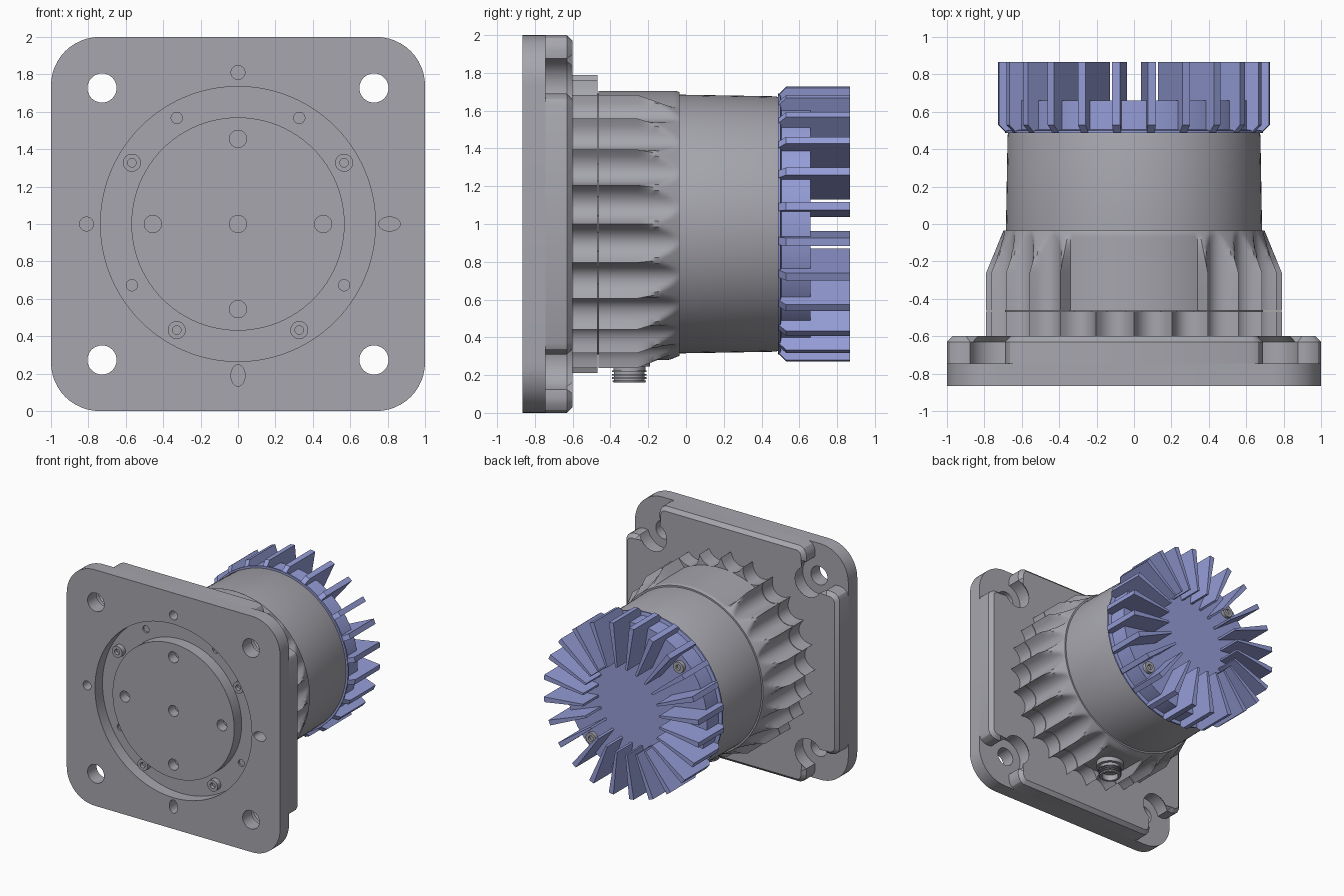
import bpy
import bmesh
from math import sin, cos, pi, sqrt, radians, degrees

cube = bpy.data.objects.get("Cube")
if cube:
    bpy.data.objects.remove(cube, do_unlink=True)


def material(name, rgb):
    m = bpy.data.materials.new(name)
    m.use_nodes = True
    m.diffuse_color = (*rgb, 1)
    m.node_tree.nodes["Principled BSDF"].inputs["Base Color"].default_value = (*rgb, 1)
    return m


GREY = material("machined_grey", (0.38, 0.38, 0.42))
BLUE = material("anodised_blue", (0.30, 0.34, 0.68))
AXIS_Z = 1.0


def finish(name, bm, mat):
    bmesh.ops.recalc_face_normals(bm, faces=bm.faces)
    mesh = bpy.data.meshes.new(name)
    bm.to_mesh(mesh)
    bm.free()
    ob = bpy.data.objects.new(name, mesh)
    bpy.context.collection.objects.link(ob)
    if mat:
        mesh.materials.append(mat)
    return ob


def activate(ob):
    bpy.ops.object.select_all(action='DESELECT')
    ob.select_set(True)
    bpy.context.view_layer.objects.active = ob


def smooth(ob):
    activate(ob)
    bpy.ops.object.shade_smooth_by_angle(angle=radians(28))


def circle(cx, cz, rx, rz=None, n=32):
    rz = rz or rx
    return [(cx + rx * cos(2 * pi * i / n), cz + rz * sin(2 * pi * i / n)) for i in range(n)]


def prism(name, outlines, y0, y1, mat=None, chamfer=0):
    """Extrude outlines (x, height above axis) along y, chamfering the rear rim."""
    bm = bmesh.new()
    for pts in outlines:
        front = [bm.verts.new((x, y0, z + AXIS_Z)) for x, z in pts]
        back = [bm.verts.new((x, y1, z + AXIS_Z)) for x, z in pts]
        bm.faces.new(front)
        cap = bm.faces.new(back)
        for i in range(len(pts)):
            j = (i + 1) % len(pts)
            bm.faces.new((front[i], front[j], back[j], back[i]))
        if chamfer:
            bmesh.ops.bevel(bm, geom=list(cap.edges), offset=chamfer, segments=1,
                            affect='EDGES', clamp_overlap=False)
    return finish(name, bm, mat)


def sweep(name, rings, mat, cx=0, cz=AXIS_Z, n=96):
    """Turned part along y; each ring is (y, radius or radius function of angle)."""
    bm = bmesh.new()
    rows = []
    for y, r in rings:
        row = []
        for i in range(n):
            a = 2 * pi * i / n
            rad = r(a) if callable(r) else r
            row.append(bm.verts.new((cx + rad * cos(a), y, cz + rad * sin(a))))
        rows.append(row)
    for p, q in zip(rows, rows[1:]):
        for i in range(n):
            j = (i + 1) % n
            bm.faces.new((p[i], p[j], q[j], q[i]))
    bm.faces.new(rows[0])
    bm.faces.new(rows[-1])
    ob = finish(name, bm, mat)
    smooth(ob)
    return ob


def cut(ob, outlines, y0, y1):
    tool = prism("cutter", outlines, y0, y1)
    tool.hide_render = True
    mod = ob.modifiers.new("cut", 'BOOLEAN')
    mod.operation = 'DIFFERENCE'
    mod.solver = 'EXACT'
    mod.object = tool
    activate(ob)
    bpy.ops.object.modifier_apply(modifier=mod.name)
    bpy.data.objects.remove(tool, do_unlink=True)


def polar(r, deg):
    return r * cos(radians(deg)), r * sin(radians(deg))


def four_corners(corner):
    pts = []
    for k in range(4):
        for x, z in corner:
            for _ in range(k):
                x, z = -z, x
            pts.append((x, z))
    return pts


# Mounting plate, front layer
FRONT, STEP, BACK = -0.865, -0.745, -0.60
FLOOR = -0.765
BOLT = 0.727
rounded = [(0.74 + 0.26 * cos(a * pi / 24), 0.74 + 0.26 * sin(a * pi / 24)) for a in range(13)]
plate = prism("mounting_plate", [four_corners(rounded)], FRONT, STEP, GREY)
cut(plate, [circle(x, z, 0.078) for x in (-BOLT, BOLT) for z in (-BOLT, BOLT)], -1, -0.5)
cut(plate, [circle(0, 0, 0.735, n=96)], -1, FLOOR)
cut(plate, [circle(0, 0.81, 0.037), circle(-0.81, 0, 0.037),
            circle(0.81, 0, 0.057, 0.038), circle(0, -0.81, 0.038, 0.057)], -1, FLOOR)
cut(plate, [circle(*polar(0.655, d), 0.03, n=24) for d in (60, 120, 210, 330)], -1, -0.75)
smooth(plate)

# Mounting plate, rear layer with scooped corner pockets
side = [(1, 0.63), (0.985, 0.662), (0.955, 0.682), (0.92, 0.69)]
bowl = []
for i in range(17):
    px, pz = polar(0.155, -15 - 15 * i)
    bowl.append((BOLT + px, BOLT + pz))
rear = prism("rear_plate", [four_corners(side + bowl + [(z, x) for x, z in reversed(side)])],
             STEP, BACK, GREY, chamfer=0.03)
smooth(rear)

# Output disc with five blind holes
disc = prism("output_disc", [circle(0, 0, 0.57, n=96)], FRONT, -0.75, GREY)
cut(disc, [circle(0, 0, 0.046)] + [circle(*polar(0.455, d), 0.046) for d in range(0, 360, 90)],
    -1, -0.78)
smooth(disc)


def socket_screw(name, deg, r, seat, top, into):
    x, z = polar(r, deg)
    sweep(name, [(seat, 0.048), (top, 0.048), (top, 0.023), (into, 0.023)],
          GREY, x, AXIS_Z + z, 24)


for d in (30, 150, 240, 300):
    socket_screw(f"front_screw_{d}", d, 0.655, -0.75, -0.81, -0.78)


# Fluted housing: 24 ridges with concave flutes between them
def flutes(a):
    u = ((degrees(a) / 15) % 1) * 2 - 1
    return min(0.79, 0.70 + 0.12 * (1 - sqrt(1 - (0.97 * u) ** 2)))


def housing_radius(taper):
    def radius(a):
        d = degrees(a)
        r = flutes(a)
        if abs(d - 90) < 29:
            r = 0.705
        elif abs(d - 270) < 14:
            r = 0.72
        return min(r, taper)
    return radius


sweep("fluted_base_ring", [(-0.62, flutes), (-0.468, flutes),
                           (-0.468, 0.69), (-0.45, 0.69)], GREY, n=288)
rings = [(-0.462, housing_radius(0.8)), (-0.26, housing_radius(0.79))]
for i in range(1, 15):
    t = i / 14
    rings.append((-0.26 + 0.225 * t, housing_radius(0.79 - 0.092 * t)))
sweep("fluted_housing", rings, GREY, n=288)

# Motor barrel
sweep("motor_barrel", [(-0.06, 0.685), (0.02, 0.684), (0.475, 0.676), (0.495, 0.67)], GREY)

# Cable connector under the housing
thread = []
for i in range(3):
    y = 0.775 + 0.018 * i
    thread += [(y, 0.092), (y + 0.009, 0.092), (y + 0.009, 0.08), (y + 0.018, 0.08)]
connector = sweep("cable_connector", [(0.66, 0.11), (0.755, 0.11), (0.755, 0.085), (0.775, 0.085)]
                  + thread + [(0.829, 0.09), (0.838, 0.085), (0.838, 0.065), (0.79, 0.065)],
                  GREY, cz=0, n=40)
connector.rotation_euler = (-pi / 2, 0, 0)
connector.location = (0, -0.30, AXIS_Z)

# Heat sink core and radial fins
sweep("heat_sink_core", [(0.487, 0.69), (0.50, 0.69), (0.505, 0.66), (0.66, 0.66)], BLUE)
fin = [(0.36, 0.65), (0.36, 0.867), (0.73, 0.867), (0.73, 0.53), (0.69, 0.49), (0.6, 0.49), (0.6, 0.65)]
bm = bmesh.new()
for k in range(24):
    a = radians(7.5 + 15 * k)
    sides = []
    for s in (-1, 1):
        row = []
        for r, y in fin:
            h = s * (0.009 + 0.035 * (r - 0.36))
            row.append(bm.verts.new((r * cos(a) - h * sin(a), y, AXIS_Z + r * sin(a) + h * cos(a))))
        sides.append(row)
        bm.faces.new(row)
    for i in range(len(fin)):
        j = (i + 1) % len(fin)
        bm.faces.new((sides[0][i], sides[0][j], sides[1][j], sides[1][i]))
finish("heat_sink_fins", bm, BLUE)

for d in range(45, 360, 90):
    socket_screw(f"rear_screw_{d}", d, 0.58, 0.65, 0.69, 0.67)
